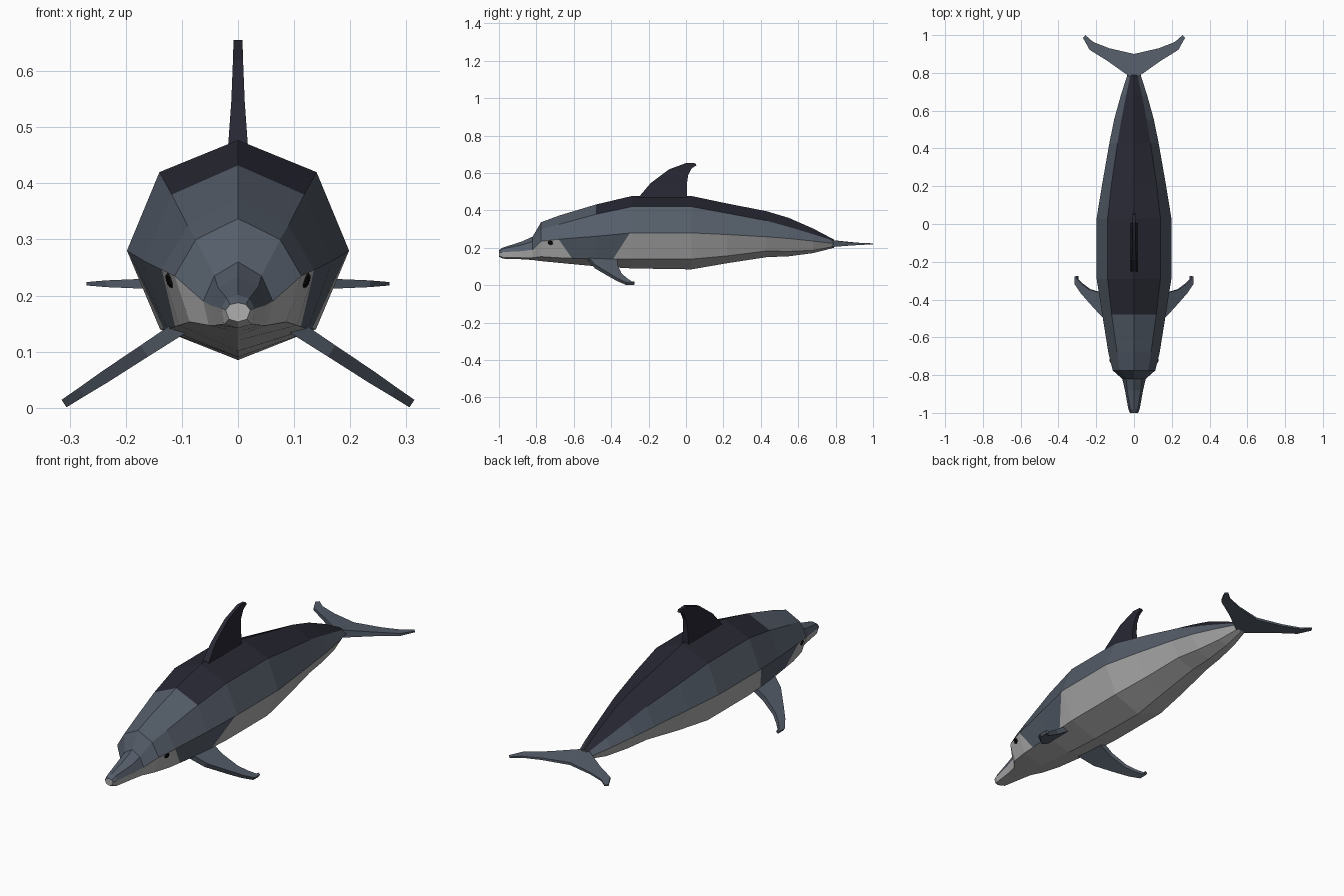
import bpy, bmesh
from mathutils import Vector, Matrix

if "Cube" in bpy.data.objects:
    bpy.data.objects.remove(bpy.data.objects["Cube"])


def material(name, rgb):
    m = bpy.data.materials.new(name)
    m.diffuse_color = (*rgb, 1)
    m.use_nodes = True
    m.node_tree.nodes["Principled BSDF"].inputs["Base Color"].default_value = m.diffuse_color
    return m


DARK = material("dark back", (0.021, 0.021, 0.034))
GREY = material("slate grey", (0.09, 0.11, 0.142))
LIGHT = material("pale belly", (0.43, 0.43, 0.43))
BLACK = material("eye black", (0.003, 0.003, 0.003))


def finish(name, bm, mats, mirror=False):
    bmesh.ops.recalc_face_normals(bm, faces=bm.faces[:])
    me = bpy.data.meshes.new(name)
    bm.to_mesh(me)
    bm.free()
    for m in mats:
        me.materials.append(m)
    ob = bpy.data.objects.new(name, me)
    bpy.context.collection.objects.link(ob)
    if mirror:
        ob.modifiers.new("mirror", 'MIRROR')
    return ob


def loft(bm, rings):
    """Skin closed rings of points; returns nothing, sets material_index to the strip number."""
    vs = [[bm.verts.new(p) for p in r] for r in rings]
    n = len(vs[0])
    for a, b in zip(vs, vs[1:]):
        for k in range(n):
            f = bm.faces.new((a[k], a[(k + 1) % n], b[(k + 1) % n], b[k]))
            f.material_index = min(k, n - 1 - k)
    return vs


# Body: eight-sided rings
# y, top z, upper x z, side x z, lower x z, bottom z
stations = [
    (-1.00, .187, .014, .184, .022, .174, .016, .158, .153),
    (-0.98, .201, .020, .195, .030, .177, .025, .149, .142),
    (-0.88, .233, .036, .215, .048, .182, .040, .147, .139),
    (-0.82, .260, .042, .235, .062, .190, .052, .147, .135),
    (-0.775, .337, .075, .300, .113, .235, .086, .153, .129),
    (-0.68, .372, .090, .325, .136, .246, .105, .147, .120),
    (-0.48, .432, .118, .380, .168, .262, .125, .140, .101),
    (-0.29, .477, .140, .420, .198, .280, .139, .140, .090),
    (0.03, .477, .140, .420, .198, .280, .139, .140, .085),
    (0.22, .437, .118, .385, .167, .271, .115, .157, .118),
    (0.43, .396, .087, .345, .130, .259, .088, .183, .150),
    (0.55, .360, .067, .312, .106, .250, .068, .181, .155),
    (0.68, .303, .042, .273, .070, .236, .045, .187, .172),
    (0.79, .245, .018, .238, .035, .223, .020, .207, .200),
]
rings = []
for y, zt, xu, zu, xs, zs, xl, zl, zb in stations:
    side = [(xu, zu), (xs, zs), (xl, zl)]
    pts = [(0, zt)] + side + [(0, zb)] + [(-x, z) for x, z in reversed(side)]
    rings.append([(x, y, z) for x, z in pts])
bm = bmesh.new()
vs = loft(bm, rings)
for end in (vs[0], vs[-1]):
    bm.faces.new(end).material_index = 3

# Cut the slanted edges of the grey shoulder patch into the flank strip
front_cut = (Vector((0, -.68, .245)), Vector((0, .10, .07)).normalized())
back_cut = (Vector((0, -.30, .28)), Vector((0, .14, -.09)).normalized())
for co, no in (front_cut, back_cut):
    faces = [f for f in bm.faces if f.material_index == 2]
    geom = faces + list({e for f in faces for e in f.edges}) \
        + list({v for f in faces for v in f.verts})
    bmesh.ops.bisect_plane(bm, geom=geom, dist=1e-4, plane_co=co, plane_no=no)

# Colour by strip and position along the body
for f in bm.faces:
    c = f.calc_center_median()
    strip = f.material_index
    if strip == 0:
        f.material_index = 0 if c.y > -.48 else 1
    elif strip == 1:
        f.material_index = 1
    elif strip == 2:
        inside = (c - front_cut[0]).dot(front_cut[1]) > 0 > (c - back_cut[0]).dot(back_cut[1])
        f.material_index = 1 if inside else 2
    else:
        f.material_index = 2
finish("body", bm, [DARK, GREY, LIGHT])


def fin(name, sections, normal, mat, mirror=False):
    """Sections: leading point, trailing point, half thickness at each."""
    n = Vector(normal).normalized()
    rings = []
    for lead, trail, hl, ht in sections:
        a, b = Vector(lead), Vector(trail)
        rings.append([a + n * hl, b + n * ht, b - n * ht, a - n * hl])
    bm = bmesh.new()
    vs = loft(bm, rings)
    bm.faces.new(vs[-1])
    if not mirror or rings[0][0].x > 0:
        bm.faces.new(vs[0])
    for f in bm.faces:
        f.material_index = 0
    finish(name, bm, [mat], mirror)


# Dorsal fin
fin("dorsal_fin", [
    ((0, -.26, .462), (0, .005, .462), .018, .018),
    ((0, -.19, .545), (0, .005, .545), .012, .012),
    ((0, -.09, .620), (0, .012, .590), .009, .009),
    ((0, .005, .655), (0, .030, .625), .008, .008),
    ((0, .050, .652), (0, .056, .641), .008, .008),
], (1, 0, 0), DARK)


# Flippers: swept down and back
def flip(s, y):
    return (.10 + .21 * s, y, .145 - .1375 * s)


fin("flipper", [
    (flip(-.1, -.535), flip(-.1, -.365), .014, .014),
    (flip(.32, -.488), flip(.32, -.366), .012, .012),
    (flip(.65, -.412), flip(.65, -.345), .011, .010),
    (flip(.85, -.365), flip(.82, -.318), .009, .009),
    (flip(1.0, -.318), flip(.95, -.290), .008, .008),
    (flip(1.0, -.278), flip(.95, -.275), .008, .008),
], (.1375, 0, .21), GREY, True)

# Tail flukes
fin("tail_fluke", [
    ((0, .76, .223), (0, .900, .221), .020, .006),
    ((.03, .785, .223), (.03, .907, .221), .018, .006),
    ((.14, .863, .221), (.13, .930, .221), .010, .005),
    ((.235, .922, .221), (.215, .963, .221), .006, .004),
    ((.27, .985, .221), (.258, 1.0, .221), .003, .003),
], (0, 0, 1), GREY, True)

# Eyes: thin six-sided plates on the cheeks
bm = bmesh.new()
rot = Vector((.92, -.23, -.3)).to_track_quat('Z', 'Y').to_matrix().to_4x4()
bmesh.ops.create_cone(bm, cap_ends=True, segments=6, radius1=.016, radius2=.012, depth=.009,
                      matrix=Matrix.Translation((.121, -.725, .227)) @ rot)
finish("eye", bm, [BLACK], True)
